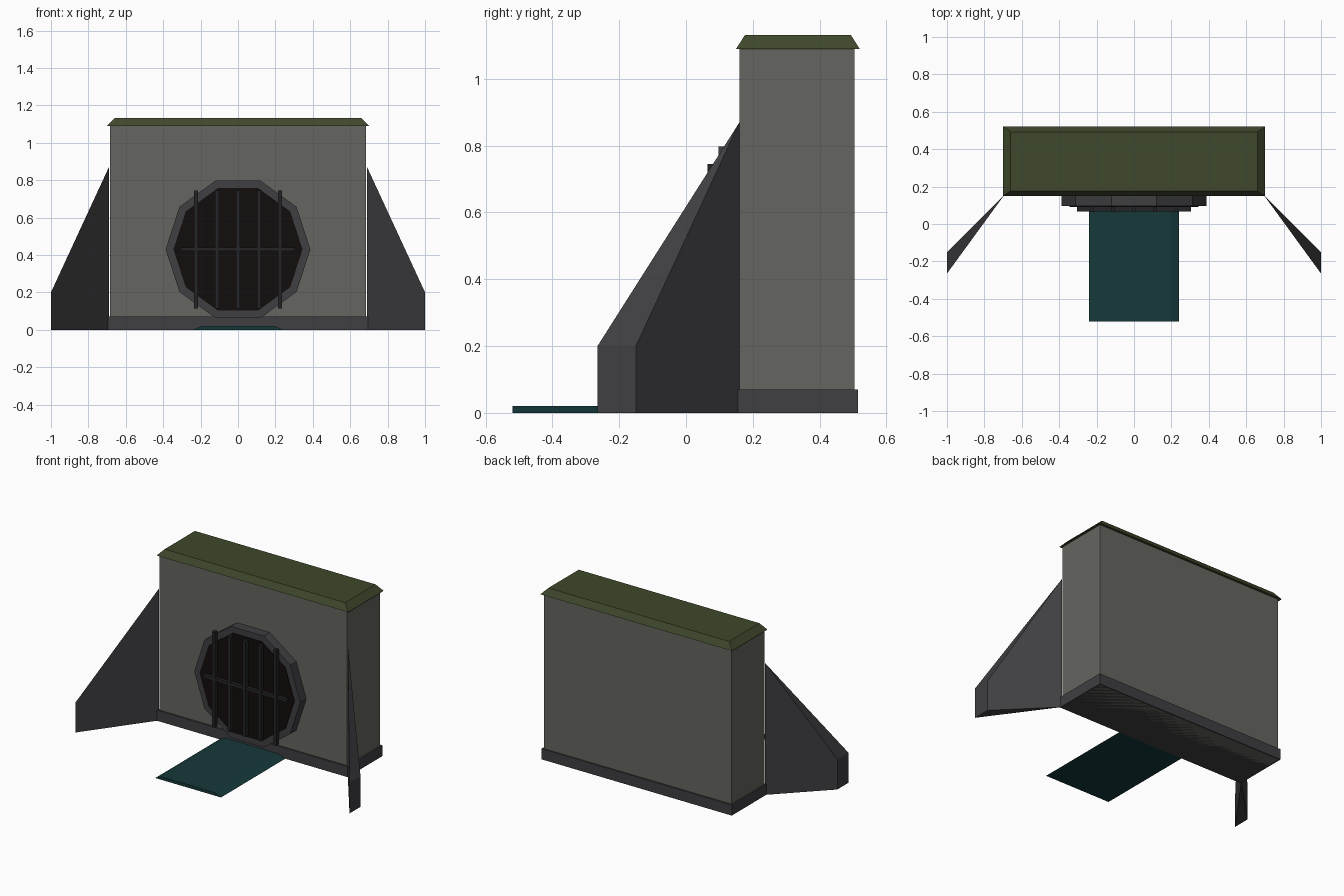
import bpy, bmesh, math
from mathutils import Matrix

if "Cube" in bpy.data.objects:
    bpy.data.objects.remove(bpy.data.objects["Cube"])


def material(name, rgb):
    m = bpy.data.materials.new(name)
    m.diffuse_color = (*rgb, 1)
    m.use_nodes = True
    m.node_tree.nodes["Principled BSDF"].inputs["Base Color"].default_value = m.diffuse_color
    return m


STONE = material("stone", (0.13, 0.13, 0.115))
DARK_STONE = material("dark_stone", (0.05, 0.05, 0.055))
MOSS = material("moss", (0.05, 0.065, 0.025))
IRON = material("iron", (0.018, 0.018, 0.02))
VOID = material("void", (0.006, 0.004, 0.004))
WATER = material("water", (0.008, 0.04, 0.042))


def finish(name, bm, mat):
    bmesh.ops.recalc_face_normals(bm, faces=bm.faces)
    me = bpy.data.meshes.new(name)
    bm.to_mesh(me)
    bm.free()
    me.materials.append(mat)
    ob = bpy.data.objects.new(name, me)
    bpy.context.collection.objects.link(ob)
    return ob


def box(name, x, y, z, mat, inset=(0, 0)):
    """Box from ranges; inset narrows the top in x and y."""
    bm = bmesh.new()
    bmesh.ops.create_cube(bm, size=1)
    for v in bm.verts:
        top = v.co.z > 0
        sx, sy = (1 if v.co.x > 0 else -1), (1 if v.co.y > 0 else -1)
        v.co.x = x[sx > 0] - (sx * inset[0] if top else 0)
        v.co.y = y[sy > 0] - (sy * inset[1] if top else 0)
        v.co.z = z[top]
    return finish(name, bm, mat)


def wing(name, side):
    """Wedge-plan retaining wall that slopes down and outward."""
    bm = bmesh.new()
    plan = [(0.69, 0.16, 0.87), (1.0, -0.15, 0.2), (1.0, -0.265, 0.2)]
    low = [bm.verts.new((side * px, py, 0)) for px, py, h in plan]
    high = [bm.verts.new((side * px, py, h)) for px, py, h in plan]
    bm.faces.new(low)
    bm.faces.new(high)
    for i in range(3):
        j = (i + 1) % 3
        bm.faces.new((low[i], low[j], high[j], high[i]))
    return finish(name, bm, DARK_STONE)


def disc(name, radius, y0, y1, mat):
    """Ten-sided drum facing -y around the pipe axis."""
    bm = bmesh.new()
    bmesh.ops.create_cone(bm, cap_ends=True, segments=10, radius1=radius,
                          radius2=radius, depth=y1 - y0)
    # put one corner on the x axis, then stand the drum up
    bmesh.ops.rotate(bm, verts=bm.verts, matrix=Matrix.Rotation(math.pi / 2, 3, 'Z'))
    corner = max(bm.verts, key=lambda v: v.co.x).co
    bmesh.ops.rotate(bm, verts=bm.verts,
                     matrix=Matrix.Rotation(-math.atan2(corner.y, corner.x), 3, 'Z'))
    bmesh.ops.rotate(bm, verts=bm.verts, matrix=Matrix.Rotation(math.pi / 2, 3, 'X'))
    bmesh.ops.translate(bm, verts=bm.verts, vec=(0, (y0 + y1) / 2, 0.43))
    return finish(name, bm, mat)


# Headwall, plinth and mossy coping
box("headwall", (-0.685, 0.685), (0.16, 0.505), (0.0, 1.09), STONE)
box("plinth", (-0.695, 0.695), (0.15, 0.515), (0, 0.07), DARK_STONE)
box("coping", (-0.7, 0.7), (0.15, 0.52), (1.09, 1.132), MOSS, (0.04, 0.027))

# Wing walls
wing("left_wing_wall", -1)
wing("right_wing_wall", 1)

# Pipe rim and dark opening
disc("pipe_rim", 0.387, 0.097, 0.17, DARK_STONE)
disc("pipe_opening", 0.345, 0.092, 0.16, VOID)

# Grate
for i in range(5):
    cx = (i - 2) * 0.1125
    box(f"grate_bar_{i + 1}", (cx - 0.011, cx + 0.011), (0.065, 0.093), (0.115, 0.745), IRON)
box("grate_crossbar", (-0.305, 0.305), (0.068, 0.09), (0.42, 0.441), IRON)

# Water running out of the pipe
box("water", (-0.24, 0.24), (-0.52, 0.16), (0, 0.02), WATER, (0.045, 0))
